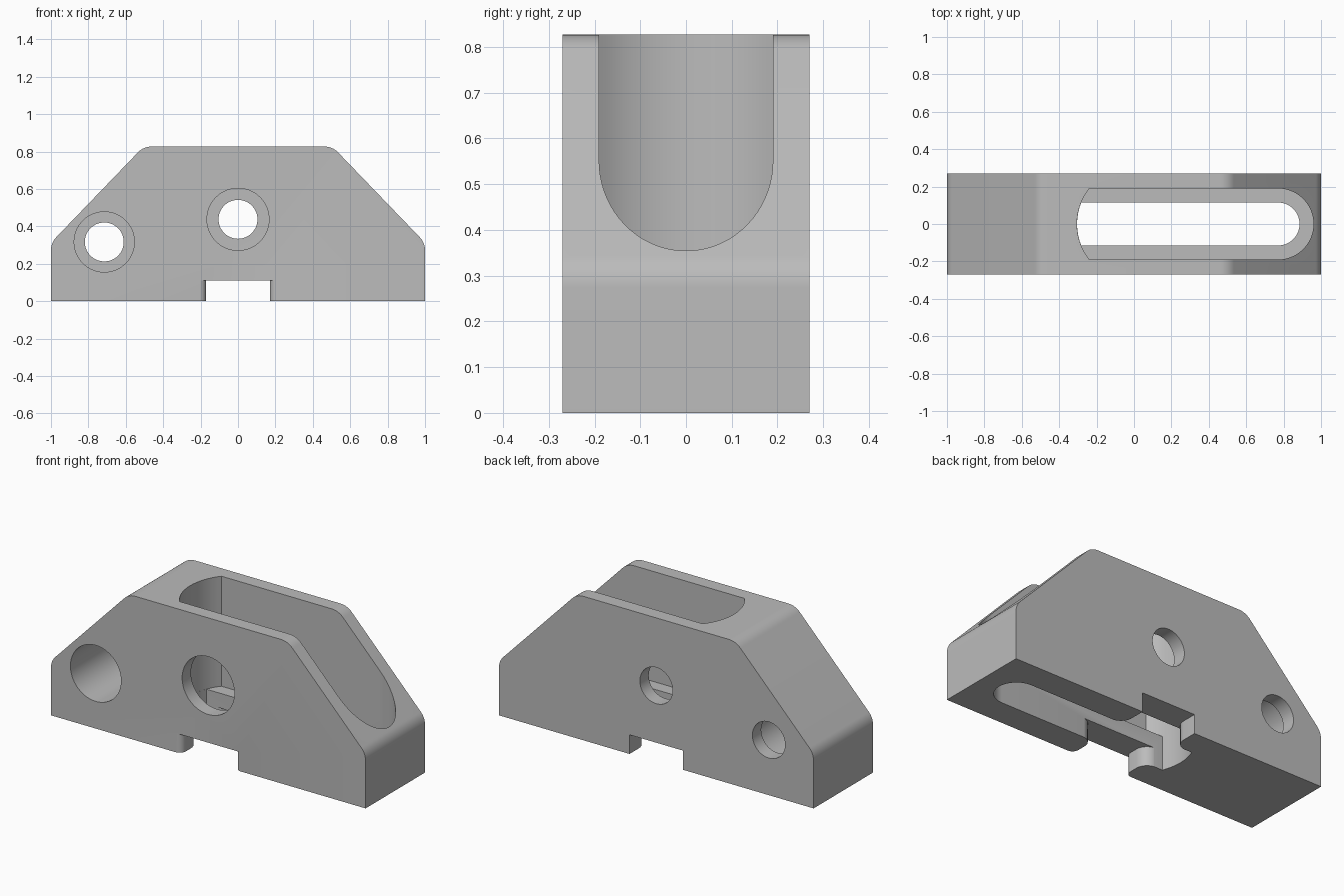
import bpy, bmesh
from math import pi, sin, cos, asin, atan2, ceil, tan
from mathutils import Vector

cube = bpy.data.objects.get("Cube")
if cube:
    bpy.data.objects.remove(cube, do_unlink=True)

HALF_DEPTH, HEIGHT = 0.27, 0.827
SLOT_HALF, LEDGE_HALF, LEDGE_Z = 0.19, 0.115, 0.195

grey = bpy.data.materials.new("mid_grey")
grey.use_nodes = True
colour = (0.5, 0.5, 0.5, 1)
grey.diffuse_color = colour
grey.node_tree.nodes["Principled BSDF"].inputs["Base Color"].default_value = colour


def arc(cx, cy, r, a0, a1):
    n = max(3, ceil(abs(a1 - a0) / (pi / 36)))
    return [(cx + r * cos(a0 + (a1 - a0) * i / n),
             cy + r * sin(a0 + (a1 - a0) * i / n)) for i in range(n + 1)]


def rounded(corners):
    """Outline from (x, y, radius) corners."""
    out = []
    for i, (x, y, r) in enumerate(corners):
        p = Vector((x, y))
        if not r:
            out.append((x, y))
            continue
        a = (Vector(corners[i - 1][:2]) - p).normalized()
        b = (Vector(corners[(i + 1) % len(corners)][:2]) - p).normalized()
        half = a.angle(b) / 2
        c = p + (a + b).normalized() * (r / sin(half))
        s, e = p + a * (r / tan(half)) - c, p + b * (r / tan(half)) - c
        a0, a1 = atan2(s.y, s.x), atan2(e.y, e.x)
        turn = (a1 - a0 + pi) % (2 * pi) - pi
        out += arc(c.x, c.y, r, a0, a0 + turn)
    return out


def prism(name, outline, lo, hi, axis="z"):
    """Extrude an outline along z, or along y for an x-z outline."""
    place = (lambda u, v, h: (u, v, h)) if axis == "z" else (lambda u, v, h: (u, h, v))
    bm = bmesh.new()
    rings = [[bm.verts.new(place(u, v, h)) for u, v in outline] for h in (lo, hi)]
    n = len(outline)
    bm.faces.new(rings[0])
    bm.faces.new(rings[1])
    for i in range(n):
        j = (i + 1) % n
        bm.faces.new((rings[0][i], rings[0][j], rings[1][j], rings[1][i]))
    bmesh.ops.recalc_face_normals(bm, faces=bm.faces)
    mesh = bpy.data.meshes.new(name)
    bm.to_mesh(mesh)
    bm.free()
    mesh.materials.append(grey)
    obj = bpy.data.objects.new(name, mesh)
    bpy.context.collection.objects.link(obj)
    return obj


def slot(name, half, end_r, lo, hi):
    """Long slot: round outer end, shallow arc at the inner end."""
    a = asin(half / end_r)
    outline = arc(0.77, 0, half, -pi / 2, pi / 2) + arc(0, 0, end_r, pi - a, pi + a)
    return prism(name, outline, lo, hi)


def bore(name, x, z, r, lo, hi):
    return prism(name, arc(x, z, r, 0, 2 * pi)[:-1], lo, hi, "y")


# Block with sloped shoulders and softened bends
side = [(1, 0, 0), (1, 0.313, 0.1), (0.505, HEIGHT, 0.1)]
block = prism("slotted_block",
              rounded(side + [(-x, z, r) for x, z, r in reversed(side)]),
              -HALF_DEPTH, HALF_DEPTH, "y")

# Bottom cross notch, rounded where it meets the slot and the front
edge = [(0.3, -0.5, 0), (0.3, -0.271, 0), (0.17, -0.271, 0.04), (0.17, -0.114, 0.07),
        (0.26, -0.114, 0), (0.26, 0.114, 0), (0.17, 0.114, 0.07), (0.17, 0.5, 0)]
notch = rounded(edge + [(-x, y, r) for x, y, r in reversed(edge)])

cutters = [
    slot("upper_slot", SLOT_HALF, 0.305, LEDGE_Z, 1),
    slot("lower_slot", LEDGE_HALF, 0.3045, -0.1, 0.25),
    prism("bottom_notch", notch, -0.1, 0.11),
    # Stepped bores: wide from the front, narrow through the back
    bore("centre_counterbore", 0, 0.438, 0.166, -0.5, 0),
    bore("centre_bore", 0, 0.438, 0.104, -0.1, 0.5),
    bore("side_counterbore", -0.715, 0.317, 0.161, -0.5, SLOT_HALF),
    bore("side_bore", -0.715, 0.317, 0.104, 0, 0.5),
]

bpy.context.view_layer.objects.active = block
for cutter in cutters:
    cutter.hide_render = True
    mod = block.modifiers.new(cutter.name, "BOOLEAN")
    mod.operation, mod.solver, mod.object = "DIFFERENCE", "EXACT", cutter
    bpy.ops.object.modifier_apply(modifier=mod.name)
    bpy.data.objects.remove(cutter, do_unlink=True)

bpy.ops.object.select_all(action="DESELECT")
block.select_set(True)
bpy.ops.object.shade_smooth_by_angle(angle=pi / 6)
